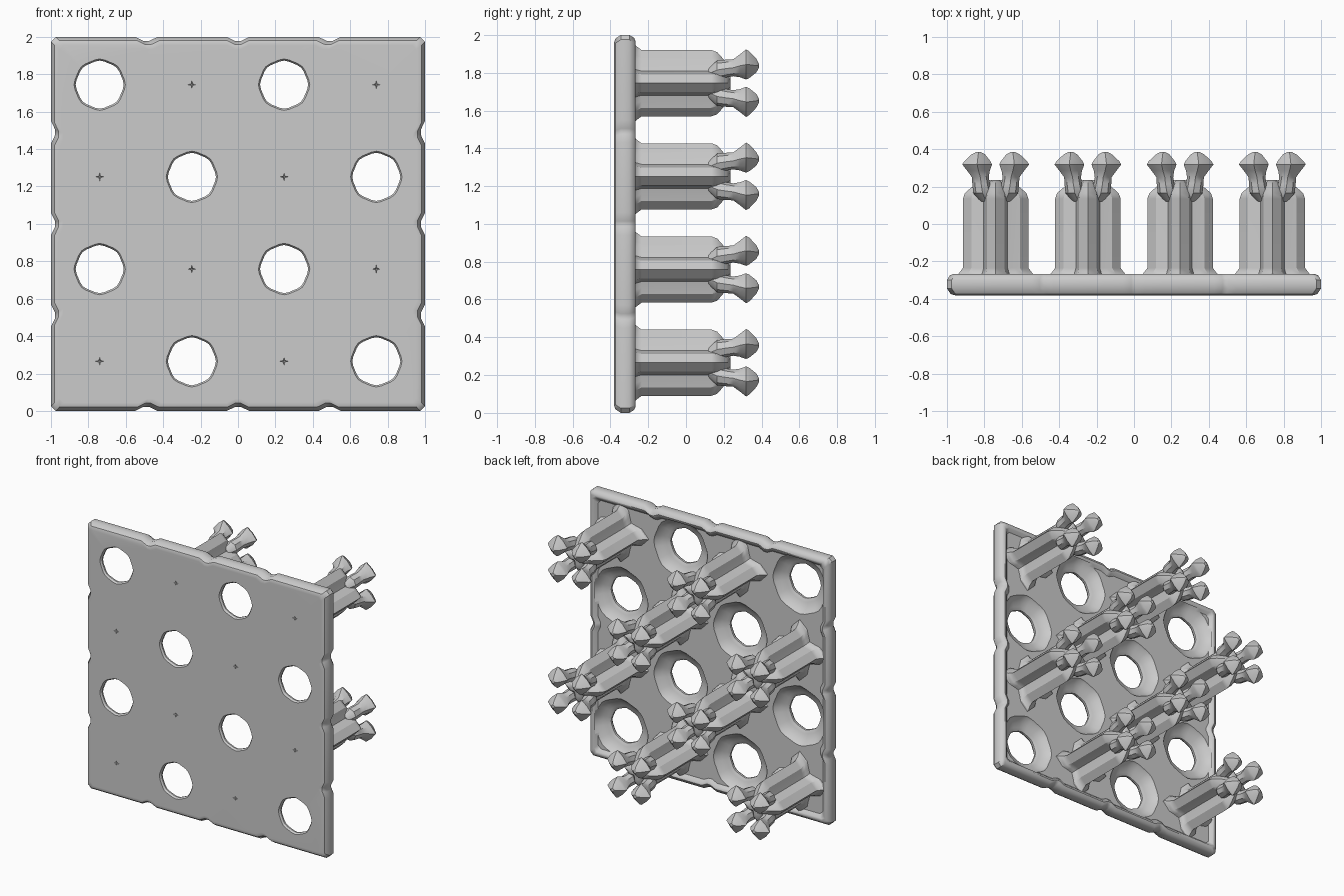
import bpy
import bmesh
from math import sin, cos, pi, radians

cube = bpy.data.objects.get("Cube")
if cube:
    bpy.data.objects.remove(cube, do_unlink=True)

grey = bpy.data.materials.new("light_grey")
grey.use_nodes = True
grey.diffuse_color = (0.6, 0.6, 0.6, 1)
grey.node_tree.nodes["Principled BSDF"].inputs["Base Color"].default_value = (0.6, 0.6, 0.6, 1)

PITCH = 0.493
MID = 1.005


def loft(bm, sections, cx=0, cz=0):
    """Skin rings of (x, z) points placed at increasing y, capped at both ends."""
    rings = [[bm.verts.new((cx + x, y, cz + z)) for x, z in pts] for y, pts in sections]
    n = len(rings[0])
    faces = [bm.faces.new(rings[0]), bm.faces.new(rings[-1][::-1])]
    for a, b in zip(rings, rings[1:]):
        for i in range(n):
            k = (i + 1) % n
            faces.append(bm.faces.new((a[i], b[i], b[k], a[k])))
    bmesh.ops.recalc_face_normals(bm, faces=faces)


def scaled(pts, s):
    return [(x * s, z * s) for x, z in pts]


def wavy_ring(r, n, lobes, wave, ox=0, oz=0):
    pts = []
    for i in range(n):
        a = 2 * pi * i / n
        q = r * (1 + wave * cos(lobes * a))
        pts.append((ox + q * cos(a), oz + q * sin(a)))
    return pts


def quarter_turns(pts):
    out = []
    for _ in range(4):
        out += pts
        pts = [(-z, x) for x, z in pts]
    return out


def make(name, bm):
    me = bpy.data.meshes.new(name)
    bm.to_mesh(me)
    bm.free()
    ob = bpy.data.objects.new(name, me)
    bpy.context.collection.objects.link(ob)
    me.materials.append(grey)
    return ob


def smooth(ob, angle):
    bpy.ops.object.select_all(action='DESELECT')
    ob.select_set(True)
    bpy.context.view_layer.objects.active = ob
    bpy.ops.object.shade_smooth_by_angle(angle=radians(angle))
    normals = ob.modifiers.new("flat_normals", 'WEIGHTED_NORMAL')
    normals.keep_sharp = True


cells = [((i - 1.5) * PITCH, MID + (j - 1.5) * PITCH, (i + j) % 2 == 1)
         for i in range(4) for j in range(4)]

# Panel: square outline with small notches at the cell borders, rounded edge, low rim at the back
side = [(1, -0.975)]
for t in (-0.49, 0, 0.49):
    side += [(1, t - 0.06), (0.978, t - 0.015), (0.978, t + 0.015), (1, t + 0.06)]
side.append((1, 0.975))
outline = quarter_turns(side)
bm = bmesh.new()
profile = [(-0.382, 0.955), (-0.374, 0.98), (-0.345, 1), (-0.3, 1), (-0.275, 0.985),
           (-0.266, 0.965), (-0.27, 0.95), (-0.29, 0.93)]
loft(bm, [(y, scaled(outline, s)) for y, s in profile], 0, 1)
panel = make("panel", bm)

# Cutters: thin-lipped scalloped holes that open into bowls at the back, star dimples before pegs
bm = bmesh.new()
hole_profile = [(-0.42, 0.15), (-0.38, 0.134), (-0.368, 0.126), (-0.355, 0.127),
                (-0.342, 0.15), (-0.332, 0.18), (-0.305, 0.21), (-0.275, 0.228)]
for x, z, is_hole in cells:
    if is_hole:
        loft(bm, [(y, wavy_ring(r, 32, 8, 0.02)) for y, r in hole_profile], x, z)
    else:
        loft(bm, [(-0.4, wavy_ring(0.026, 8, 4, 0.6)),
                  (-0.37, wavy_ring(0.006, 8, 4, 0.6))], x, z)
cutter = make("hole_cutter", bm)
cutter.hide_render = True
mod = panel.modifiers.new("holes", 'BOOLEAN')
mod.operation = 'DIFFERENCE'
mod.solver = 'EXACT'
mod.object = cutter
graph = bpy.context.evaluated_depsgraph_get()
cut_mesh = bpy.data.meshes.new_from_object(panel.evaluated_get(graph))
panel.modifiers.clear()
panel.data = cut_mesh
bpy.data.objects.remove(cutter, do_unlink=True)
smooth(panel, 35)

# Peg: cross-shaped shaft with ridged arms, and four barbed prongs between the arms
shaft = quarter_turns([(0.175, 0), (0.13, 0.047), (0.095, 0.055), (0.064, 0.064),
                       (0.055, 0.095), (0.047, 0.13)])
shaft_profile = [(-0.33, 1.4), (-0.28, 1.28), (-0.265, 1.13), (-0.235, 1), (0.135, 1),
                 (0.165, 0.94), (0.19, 0.78), (0.215, 0.6), (0.235, 0.3)]
# y, offset from peg axis, radius, squareness of each prong ring
prong_profile = [(0.12, 0.05, 0.03, 0), (0.165, 0.07, 0.05, 0), (0.215, 0.078, 0.047, 0),
                 (0.25, 0.082, 0.045, 0), (0.285, 0.092, 0.057, 0.06),
                 (0.318, 0.099, 0.071, 0.12), (0.335, 0.098, 0.063, 0.12),
                 (0.372, 0.093, 0.033, 0.1), (0.385, 0.092, 0.012, 0)]
bm = bmesh.new()
loft(bm, [(y, scaled(shaft, s)) for y, s in shaft_profile])
for sx in (-1, 1):
    for sz in (-1, 1):
        loft(bm, [(y, wavy_ring(r, 8, 4, w, sx * d, sz * d)) for y, d, r, w in prong_profile])
peg = make("peg", bm)
smooth(peg, 32)
spots = [(x, z) for x, z, is_hole in cells if not is_hole]
peg.location = (spots[0][0], 0, spots[0][1])
for x, z in spots[1:]:
    twin = peg.copy()
    twin.location = (x, 0, z)
    bpy.context.collection.objects.link(twin)
